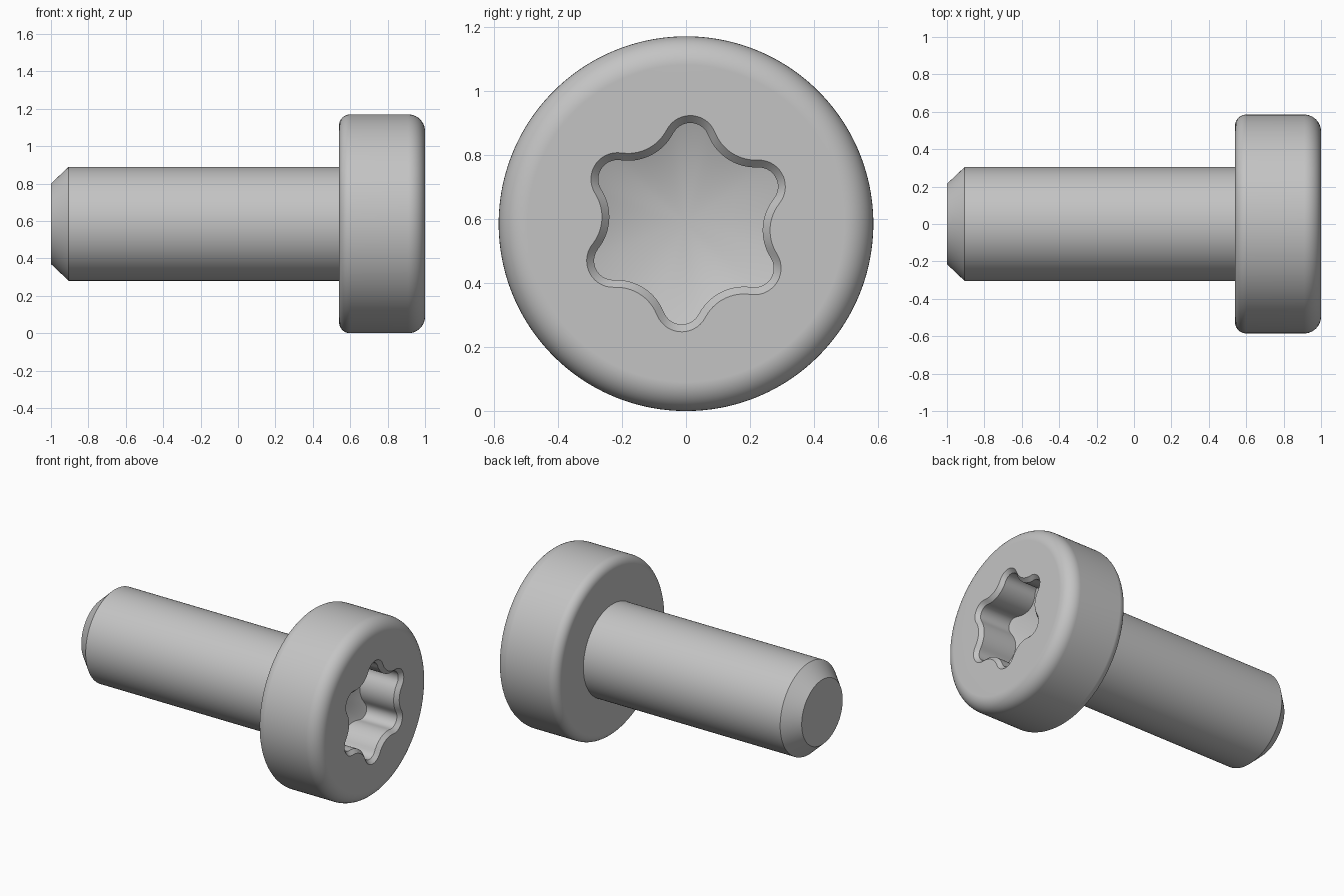
import bpy
import bmesh
from math import sin, cos, tan, pi, radians, sqrt, atan2

cube = bpy.data.objects.get("Cube")
if cube:
    bpy.data.objects.remove(cube, do_unlink=True)

SEGMENTS = 180
AXIS_Z = 0.585
HEAD_R, HEAD_BACK = 0.585, 0.54
SHANK_R = 0.305

steel = bpy.data.materials.new("grey steel")
steel.use_nodes = True
GREY = (0.55, 0.55, 0.55, 1)
steel.diffuse_color = GREY
steel.node_tree.nodes["Principled BSDF"].inputs["Base Color"].default_value = GREY


def lobe_radius(t, grow):
    """Six-lobed socket outline: tangent tip and valley arcs, offset by grow."""
    tip, valley = 0.06 + grow, 0.159 - grow
    a, b = 0.255, 0.399          # distances of the arc centres from the axis
    half = pi / 6
    phi = abs((t - radians(87) + half) % (2 * half) - half)
    f = tip / (tip + valley)
    join = atan2(f * b * sin(half), a + f * (b * cos(half) - a))
    if phi < join:
        return a * cos(phi) + sqrt(max(0, tip ** 2 - (a * sin(phi)) ** 2))
    psi = half - phi
    return b * cos(psi) - sqrt(max(0, valley ** 2 - (b * sin(psi)) ** 2))


def circle(x, r):
    return lambda t: (x, r)


def lobes(x, grow=0.0, slope=0.0):
    def point(t):
        r = lobe_radius(t, grow)
        return x + r * slope, r
    return point


def fillet(x, r, size, start, steps=10):
    """Quarter-round rings about a centre, turning from the +x side to the -x side."""
    return [circle(x + size * cos(start + pi / 2 * i / steps),
                   r + size * sin(start + pi / 2 * i / steps))
            for i in range(steps + 1)]


def loft(name, rings, start_pole=None, end_pole=None):
    """Skin a sequence of rings around the x axis, with optional pole points."""
    bm = bmesh.new()
    angles = [2 * pi * i / SEGMENTS for i in range(SEGMENTS)]
    loops = []
    for ring in rings:
        loop = []
        for t in angles:
            x, r = ring(t)
            loop.append(bm.verts.new((x, r * cos(t), AXIS_Z + r * sin(t))))
        loops.append(loop)
    for a, b in zip(loops, loops[1:]):
        for i in range(SEGMENTS):
            j = (i + 1) % SEGMENTS
            bm.faces.new((a[i], b[i], b[j], a[j]))
    if start_pole is not None:
        pole = bm.verts.new((start_pole, 0, AXIS_Z))
        for i in range(SEGMENTS):
            bm.faces.new((pole, loops[0][i], loops[0][(i + 1) % SEGMENTS]))
    if end_pole is not None:
        bm.faces.new(list(reversed(loops[-1])))
    mesh = bpy.data.meshes.new(name)
    bm.to_mesh(mesh)
    bm.free()
    mesh.materials.append(steel)
    obj = bpy.data.objects.new(name, mesh)
    bpy.context.collection.objects.link(obj)
    bpy.ops.object.select_all(action='DESELECT')
    obj.select_set(True)
    bpy.context.view_layer.objects.active = obj
    bpy.ops.object.shade_smooth_by_angle(angle=radians(30))
    normals = obj.modifiers.new("even shading", 'WEIGHTED_NORMAL')
    normals.keep_sharp = True
    return obj


# Head: conical socket floor, lobed wall, chamfered mouth, rounded rim, underside
apex, slope = 0.64, tan(radians(20))
front, back = 0.09, 0.06
head_rings = [lobes(apex, 0, slope), lobes(0.975), lobes(1.0, 0.023)]
head_rings += fillet(1 - front, HEAD_R - front, front, 0)
head_rings += fillet(HEAD_BACK + back, HEAD_R - back, back, pi / 2)
head_rings.append(circle(HEAD_BACK, SHANK_R))
loft("head", head_rings, start_pole=apex)

# Shank: plain cylinder with a chamfered, flat end
loft("shank", [circle(HEAD_BACK, SHANK_R), circle(-0.905, SHANK_R),
               circle(-1, 0.215)], end_pole=-1)
